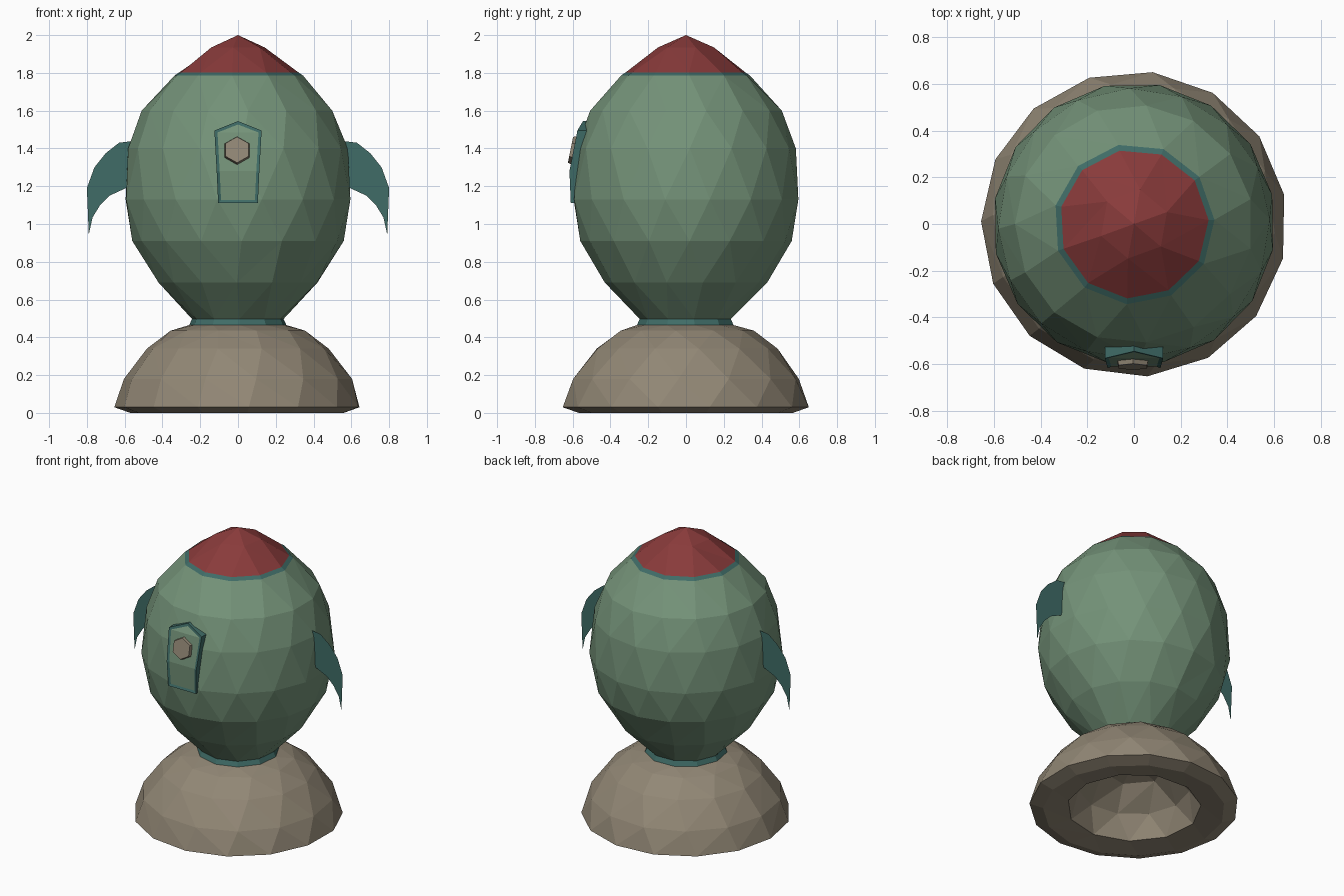
import bpy, bmesh, math
from mathutils import Vector

cube = bpy.data.objects.get("Cube")
if cube:
    bpy.data.objects.remove(cube)


def material(name, rgb):
    mat = bpy.data.materials.new(name)
    mat.use_nodes = True
    mat.diffuse_color = (*rgb, 1)
    bsdf = next(n for n in mat.node_tree.nodes if n.type == 'BSDF_PRINCIPLED')
    bsdf.inputs["Base Color"].default_value = (*rgb, 1)
    bsdf.inputs["Roughness"].default_value = 0.8
    return mat


GREEN = material("sage green", (0.175, 0.29, 0.19))
TEAL = material("dark teal", (0.05, 0.15, 0.135))
RED = material("brick red", (0.25, 0.043, 0.043))
STONE = material("warm stone", (0.285, 0.242, 0.178))


def finish(name, bm, *mats):
    mesh = bpy.data.meshes.new(name)
    bm.to_mesh(mesh)
    bm.free()
    for mat in mats:
        mesh.materials.append(mat)
    obj = bpy.data.objects.new(name, mesh)
    bpy.context.collection.objects.link(obj)
    return obj


def faceted_lathe(name, mat, rings):
    """Triangulated shell through rings of (height, radius, sides, phase)."""
    bm = bmesh.new()
    loops = []
    for z, r, n, phase in rings:
        angles = [math.radians(phase + 360 * i / n) for i in range(n + 1)]
        verts = [bm.verts.new((r * math.cos(a), r * math.sin(a), z)) for a in angles[:n]]
        loops.append((verts, angles))
    for (va, aa), (vb, ab) in zip(loops, loops[1:]):
        na, nb = len(va), len(vb)
        i = na if na == 1 else 0
        j = nb if nb == 1 else 0
        while i < na or j < nb:
            if j == nb or (i < na and aa[i + 1] <= ab[j + 1]):
                bm.faces.new((va[i % na], vb[j % nb], va[(i + 1) % na]))
                i += 1
            else:
                bm.faces.new((va[i % na], vb[j % nb], vb[(j + 1) % nb]))
                j += 1
    return finish(name, bm, mat)


# Shared seams between the stacked shells
nose_seam = (1.803, 0.32, 11, 3)
shoulder = (1.786, 0.345, 11, 3)
neck_top = (0.497, 0.245, 11, 10)
neck_bottom = (0.465, 0.26, 11, 10)

# Nose, band, body and neck
faceted_lathe("nose_cap", RED, [(2.0, 0, 1, 0), (1.935, 0.15, 6, 20), nose_seam])
faceted_lathe("nose_band", TEAL, [nose_seam, shoulder])
faceted_lathe("body", GREEN, [
    shoulder, (1.6, 0.51, 15, 12), (1.4, 0.582, 16, 2), (1.13, 0.605, 16, 12),
    (0.91, 0.56, 16, 2), (0.69, 0.43, 14, 12), neck_top])
faceted_lathe("neck", TEAL, [neck_top, neck_bottom])

# Hollow domed base
faceted_lathe("base", STONE, [
    neck_bottom, (0.435, 0.36, 11, 24), (0.34, 0.485, 13, 8), (0.18, 0.605, 14, 22),
    (0.03, 0.655, 15, 11), (0.0, 0.57, 15, 11), (0.02, 0.42, 11, 5),
    (0.17, 0.35, 11, 18), (0.3, 0.2, 6, 10), (0.34, 0, 1, 0)])

# Swept side fins
fin_outline = [(0.55, 1.44), (0.63, 1.43), (0.70, 1.375), (0.76, 1.30), (0.80, 1.19),
               (0.79, 0.945), (0.77, 1.035), (0.73, 1.10), (0.68, 1.15), (0.55, 1.21)]
for side, label in ((1, "left_fin"), (-1, "right_fin")):
    bm = bmesh.new()
    bm.faces.new([bm.verts.new((side * x, 0, z)) for x, z in fin_outline])
    finish(label, bm, TEAL)

# Hatch: bent panel with a teal rim and a sunken green face
bm = bmesh.new()
rows = [(1.11, 0.105, -0.61), (1.28, 0.113, -0.617), (1.495, 0.125, -0.575)]
pairs = [[bm.verts.new((s * w, y, z)) for s in (-1, 1)] for z, w, y in rows]
for (a, b), (c, d) in zip(pairs, pairs[1:]):
    bm.faces.new((a, b, d, c))
peak = bm.verts.new((0, -0.545, 1.545))
bm.faces.new((*pairs[-1], peak))
panel = bm.faces[:]
border = [e for e in bm.edges if e.is_boundary]
skirt = bmesh.ops.extrude_edge_only(bm, edges=border)["geom"]
bmesh.ops.translate(bm, vec=(0, 0.07, 0),
                    verts=[v for v in skirt if isinstance(v, bmesh.types.BMVert)])
bmesh.ops.inset_region(bm, faces=panel, thickness=0.016, depth=-0.006,
                       use_boundary=True, use_even_offset=True)
bmesh.ops.recalc_face_normals(bm, faces=bm.faces)
for f in bm.faces:
    f.material_index = 0
for f in panel:
    f.material_index = 1
finish("hatch", bm, TEAL, GREEN)

# Six-sided porthole knob, tilted with the hatch
bm = bmesh.new()
bmesh.ops.create_cone(bm, cap_ends=True, cap_tris=True, segments=6,
                      radius1=0.078, radius2=0.07, depth=0.03)
knob = finish("porthole", bm, STONE)
knob.location = (-0.005, -0.597, 1.39)
knob.rotation_euler = Vector((0, -1, 0.2)).to_track_quat('Z', 'Y').to_euler()
